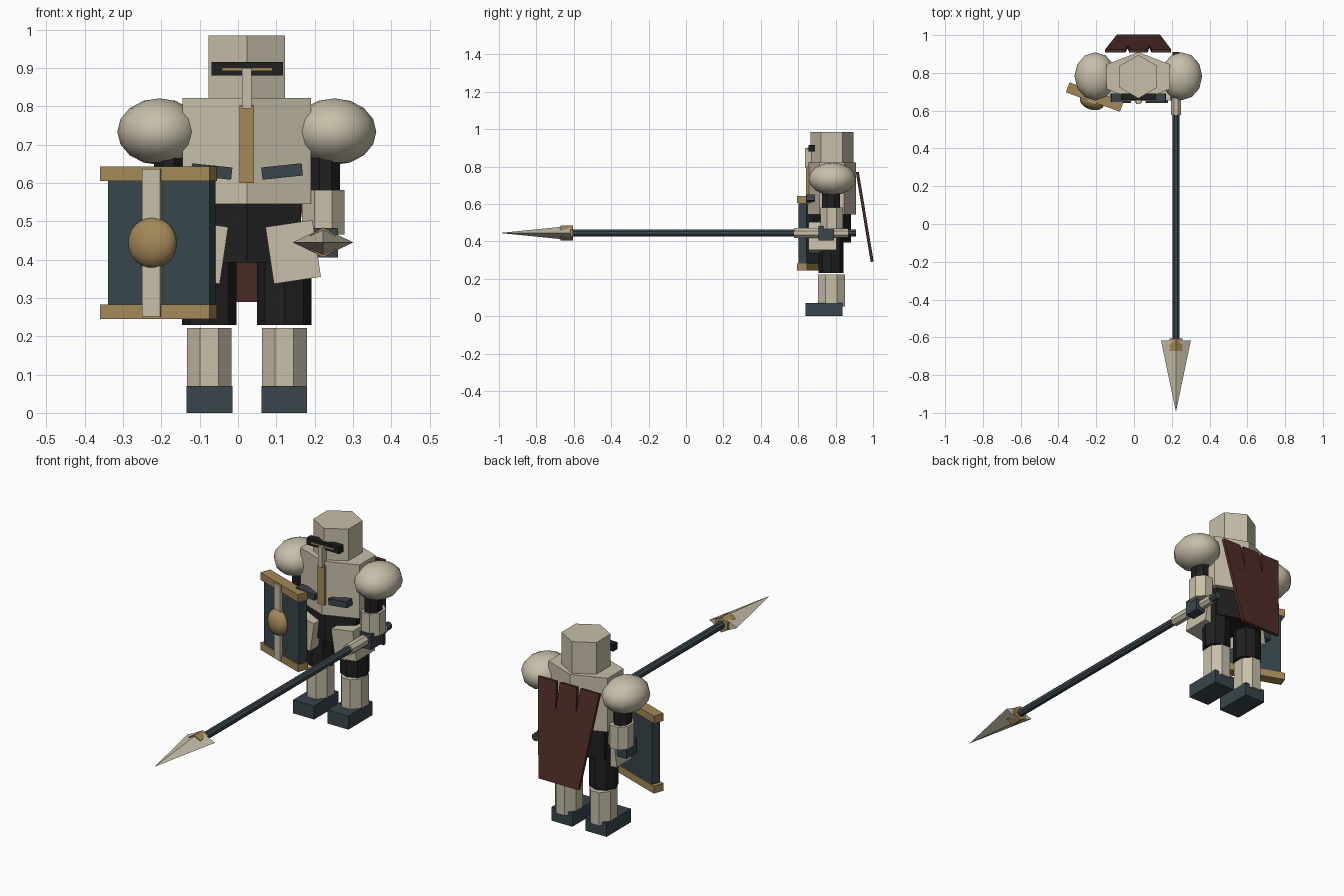
import bpy, bmesh, math
from mathutils import Matrix, Vector

if "Cube" in bpy.data.objects:
    bpy.data.objects.remove(bpy.data.objects["Cube"])

CX, CY = 0.023, 0.78   # body axis


def material(name, rgb):
    m = bpy.data.materials.new(name)
    m.diffuse_color = (*rgb, 1)
    m.use_nodes = True
    m.node_tree.nodes["Principled BSDF"].inputs["Base Color"].default_value = m.diffuse_color
    return m


CREAM = material("cream plate", (0.57, 0.52, 0.40))
GOLD = material("gold trim", (0.37, 0.25, 0.10))
SLATE = material("dark slate", (0.040, 0.060, 0.070))
BLACK = material("black cloth", (0.014, 0.014, 0.014))
RED = material("dark red cloth", (0.078, 0.026, 0.021))


def finish(name, bm, mat, matrix, smooth=None):
    bmesh.ops.recalc_face_normals(bm, faces=bm.faces)
    me = bpy.data.meshes.new(name)
    bm.to_mesh(me)
    bm.free()
    me.materials.append(mat)
    ob = bpy.data.objects.new(name, me)
    bpy.context.collection.objects.link(ob)
    ob.matrix_world = matrix
    if smooth:
        bpy.context.view_layer.update()
        bpy.ops.object.select_all(action='DESELECT')
        ob.select_set(True)
        bpy.context.view_layer.objects.active = ob
        bpy.ops.object.shade_smooth_by_angle(angle=math.radians(smooth))
    return ob


def box(name, mat, x, y, z, tilt=0, frame=Matrix()):
    """Box from (min, max) ranges, tilted about y around its centre."""
    bm = bmesh.new()
    size = [r[1] - r[0] for r in (x, y, z)]
    bmesh.ops.create_cube(bm, size=1, matrix=Matrix.Diagonal((*size, 1)))
    mid = Vector([sum(r) / 2 for r in (x, y, z)])
    m = frame @ Matrix.Translation(mid) @ Matrix.Rotation(math.radians(tilt), 4, 'Y')
    return finish(name, bm, mat, m)


def prism(name, mat, sides, centre, rx, ry, z0, z1, turn=0, top=1.0, frame=Matrix(), smooth=None):
    """Prism (or cone when top is 0) along local z."""
    bm = bmesh.new()
    angles = [turn + math.tau * i / sides for i in range(sides)]
    ring = lambda k, z: [bm.verts.new((centre[0] + k * rx * math.cos(a),
                                       centre[1] + k * ry * math.sin(a), z)) for a in angles]
    low = ring(1, z0)
    bm.faces.new(low)
    if top:
        high = ring(top, z1)
        bm.faces.new(high)
    else:
        high = [bm.verts.new((centre[0], centre[1], z1))] * sides
    for i in range(sides):
        j = (i + 1) % sides
        bm.faces.new((low[i], low[j], high[j], high[i]) if top else (low[i], low[j], high[i]))
    return finish(name, bm, mat, frame, smooth)


def ball(name, mat, centre, radii, frame=Matrix(), seg=12, rings=8):
    bm = bmesh.new()
    bmesh.ops.create_uvsphere(bm, u_segments=seg, v_segments=rings, radius=1,
                              matrix=Matrix.Diagonal((*radii, 1)))
    return finish(name, bm, mat, frame @ Matrix.Translation(centre), smooth=60)


HEX = math.pi / 6
C = (CX, CY)

# Helmet with visor, slit and nose guard
prism("helmet", CREAM, 6, C, 0.115, 0.115, 0.80, 0.985, HEX)
box("visor", BLACK, (-0.069, 0.117), (0.656, 0.69), (0.88, 0.916))
box("visor_slit", GOLD, (-0.042, 0.09), (0.65, 0.66), (0.892, 0.902))
box("nose_guard", CREAM, (0.011, 0.035), (0.635, 0.67), (0.795, 0.90))

# Torso, chest strip and hips
prism("torso", CREAM, 6, C, 0.194, 0.130, 0.545, 0.822, HEX)
box("chest_strip", GOLD, (0.004, 0.042), (0.642, 0.68), (0.60, 0.803))
prism("hips", BLACK, 6, C, 0.164, 0.102, 0.393, 0.56, HEX)

# Paired parts, mirrored about the body axis
for side, s in (("left", 1), ("right", -1)):
    def span(a, b):
        return tuple(sorted((CX + s * a, CX + s * b)))
    ball(side + "_shoulder", CREAM, (CX + s * 0.228, 0.782, 0.734), (0.11, 0.127, 0.087))
    prism(side + "_upper_arm", BLACK, 8, (CX + s * 0.205, 0.775), 0.041, 0.052, 0.56, 0.70, math.pi / 8)
    prism(side + "_forearm", CREAM, 8, (CX + s * 0.2, 0.779), 0.06, 0.066, 0.465, 0.582, math.pi / 8)
    box(side + "_hand", SLATE, span(0.162, 0.238), (0.708, 0.79), (0.405, 0.483))
    box(side + "_chest_plate", SLATE, span(0.039, 0.145), (0.645, 0.69), (0.614, 0.646), -6 * s)
    box(side + "_hip_plate", CREAM, span(0.059, 0.183), (0.655, 0.805), (0.345, 0.495), -8.5 * s)
    prism(side + "_thigh", BLACK, 8, (CX + s * 0.098, 0.776), 0.071, 0.067, 0.23, 0.46)
    prism(side + "_shin", CREAM, 8, (CX + s * 0.098, 0.777), 0.0635, 0.078, 0.052, 0.222, math.pi / 8)
    box(side + "_foot", SLATE, span(0.038, 0.157), (0.64, 0.837), (0, 0.07))

# Cape: tapering cloth with two slits in the upper edge
outline = [(-0.153, 0.77), (-0.045, 0.77), (-0.034, 0.64), (-0.025, 0.77), (0.072, 0.77),
           (0.08, 0.62), (0.092, 0.77), (0.197, 0.77), (0.138, 0.29), (-0.09, 0.29)]
bm = bmesh.new()
slope = lambda z: 0.908 + (0.77 - z) * 0.165
face = bm.faces.new([bm.verts.new((x, slope(z), z)) for x, z in outline])
ext = bmesh.ops.extrude_face_region(bm, geom=[face], use_keep_orig=True)
bmesh.ops.translate(bm, vec=(0, 0.016, 0.002),
                    verts=[g for g in ext["geom"] if isinstance(g, bmesh.types.BMVert)])
finish("cape", bm, RED, Matrix())

# Shield, turned outward on the arm
SH = Matrix.Translation((-0.208, 0.672, 0.444)) @ Matrix.Rotation(math.radians(-19.7), 4, 'Z')
box("shield_panel", SLATE, (-0.132, 0.15), (-0.022, 0.024), (-0.165, 0.165), frame=SH)
for name, z in (("top", 0.18), ("bottom", -0.18)):
    box("shield_%s_bar" % name, GOLD, (-0.152, 0.152), (-0.028, 0.028), (z - 0.019, z + 0.019), frame=SH)
box("shield_stripe", CREAM, (-0.032, 0.018), (-0.036, -0.01), (-0.193, 0.193), frame=SH)
ball("shield_boss", GOLD, (-0.006, -0.028, 0), (0.066, 0.042, 0.066), SH, 24, 12)

# Spear, local z runs toward the front
SP = Matrix.Translation((0.222, 0, 0.445)) @ Matrix.Rotation(math.radians(90), 4, 'X')
O = (0, 0)
prism("spear_shaft", SLATE, 8, O, 0.02, 0.02, -0.91, 0.64, math.pi / 8, frame=SP)
prism("spear_front_grip", CREAM, 8, O, 0.028, 0.028, -0.75, -0.578, math.pi / 8, frame=SP)
prism("spear_rear_grip", CREAM, 8, O, 0.025, 0.025, -0.865, -0.75, math.pi / 8, frame=SP)
prism("spear_collar", GOLD, 6, O, 0.039, 0.039, 0.605, 0.672, HEX, frame=SP)
prism("spear_head", CREAM, 4, O, 0.079, 0.038, 0.617, 0.995, 0, top=0, frame=SP)
